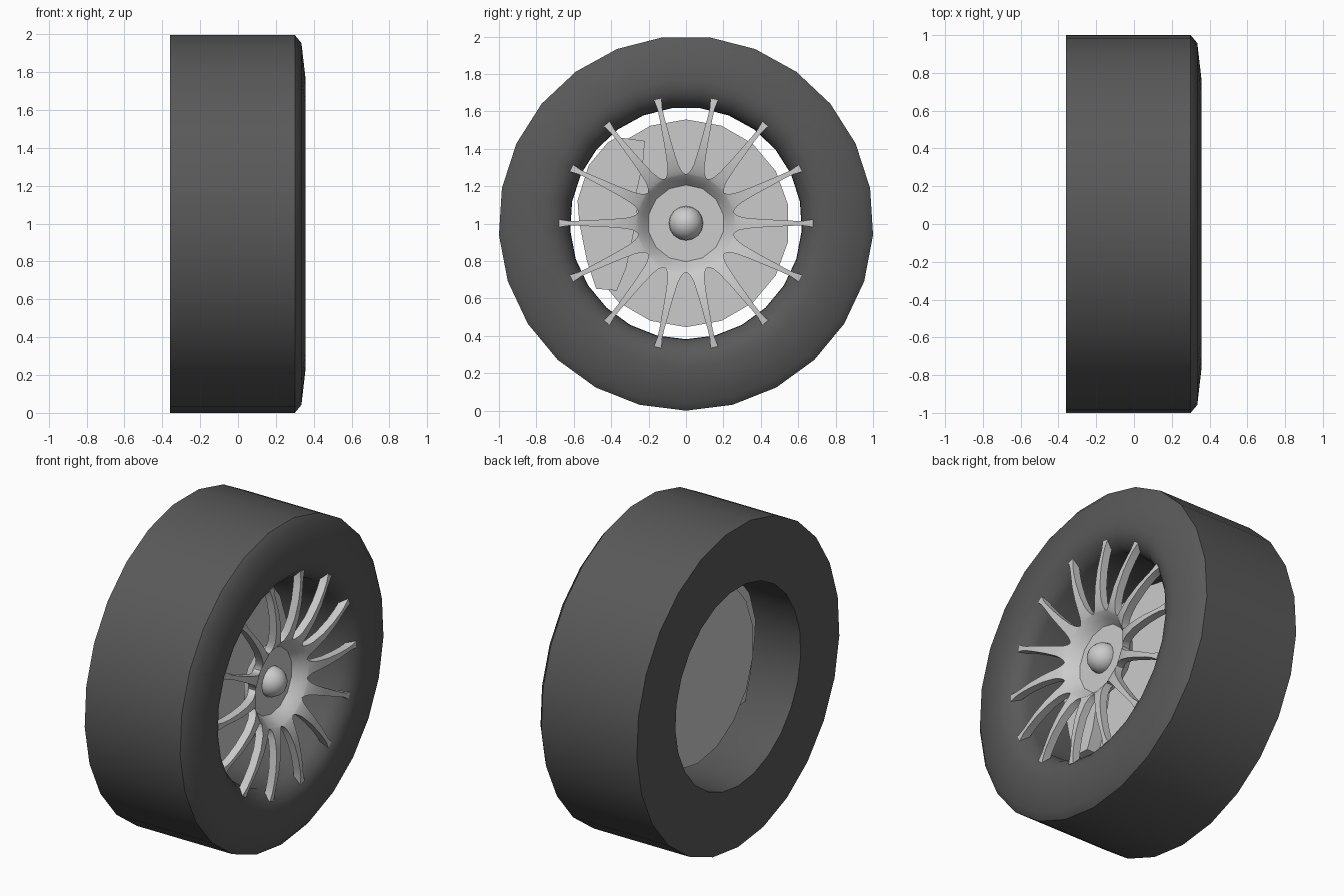
import bpy, bmesh
from math import sin, cos, tan, pi, radians
from mathutils import Vector, Matrix

if "Cube" in bpy.data.objects:
    bpy.data.objects.remove(bpy.data.objects["Cube"])

CZ = 1.002  # axle height


def finish(bm, name, angle=35, normals=True):
    if normals:
        bmesh.ops.recalc_face_normals(bm, faces=bm.faces)
    me = bpy.data.meshes.new(name)
    bm.to_mesh(me)
    bm.free()
    ob = bpy.data.objects.new(name, me)
    ob.location.z = CZ
    bpy.context.collection.objects.link(ob)
    bpy.ops.object.select_all(action='DESELECT')
    ob.select_set(True)
    bpy.context.view_layer.objects.active = ob
    bpy.ops.object.shade_smooth_by_angle(angle=radians(angle))
    return ob


def lathe(name, profile, n, closed=False):
    """Spin an (x, r) profile round the x axis, first vertex at the bottom."""
    bm = bmesh.new()
    rings = [[bm.verts.new((x, r * sin(2 * pi * i / n), -r * cos(2 * pi * i / n)))
              for i in range(n)] for x, r in profile]
    pairs = list(zip(rings, rings[1:]))
    if closed:
        pairs.append((rings[-1], rings[0]))
    else:
        bm.faces.new(rings[0])
        bm.faces.new(rings[-1])
    for a, b in pairs:
        for i in range(n):
            j = (i + 1) % n
            bm.faces.new((a[i], a[j], b[j], b[i]))
    return finish(bm, name)


# Tyre: flat back, rounded front shoulder and inner lip
tyre = lathe("tyre", [(-.36, .62), (-.36, 1.002), (.30, 1.002), (.335, .96), (.357, .77),
                      (.352, .725), (.335, .68), (.30, .645), (.26, .622)], 25, closed=True)
mat = bpy.data.materials.new("rubber")
mat.diffuse_color = (.1, .1, .1, 1)
mat.use_nodes = True
mat.node_tree.nodes["Principled BSDF"].inputs["Base Color"].default_value = mat.diffuse_color
tyre.data.materials.append(mat)

# Brake disc
lathe("brake_disc", [(-.08, .555), (-.045, .555)], 18)

# Brake caliper: extruded outline over the disc edge
outline = [(-.37, .46), (-.22, .44), (-.23, .32), (-.27, .14), (-.26, .05), (-.29, -.1),
           (-.32, -.24), (-.37, -.36), (-.48, -.35), (-.53, -.2), (-.57, 0), (-.58, .12),
           (-.52, .31), (-.42, .43)]
bm = bmesh.new()
face = bm.faces.new([bm.verts.new((-.075, y, z)) for y, z in outline])
ext = bmesh.ops.extrude_face_region(bm, geom=[face])
bmesh.ops.translate(bm, vec=(.11, 0, 0),
                    verts=[v for v in ext["geom"] if isinstance(v, bmesh.types.BMVert)])
bm.faces.new([v for v in face.verts]) if not face.is_valid else None
finish(bm, "brake_caliper")

# Spokes and dished hub: one sector repeated 14 times, stations are (r, x, half width)
N = 14
t = tan(pi / N)
stations = [(.20, .23, .20 * t), (.225, .265, .225 * t), (.255, .30, .255 * t),
            (.265, .306, .047), (.285, .315, .037), (.32, .328, .029), (.40, .345, .022),
            (.50, .352, .017), (.58, .349, .013), (.63, .345, .013), (.68, .34, .021)]
bm = bmesh.new()
for k in range(N):
    rot = Matrix.Rotation(2 * pi * k / N, 3, 'X')
    rows = [[bm.verts.new(rot @ Vector((x, r, s * w))) for s in (-1, 1)]
            for r, x, w in stations]
    for a, b in zip(rows, rows[1:]):
        bm.faces.new((a[0], b[0], b[1], a[1]))
bmesh.ops.remove_doubles(bm, verts=bm.verts, dist=.0005)
# Flat centre of the hub
rim = [e for e in bm.edges if e.is_boundary
       and all(v.co.yz.length < .21 for v in e.verts)]
bmesh.ops.contextual_create(bm, geom=rim)
bmesh.ops.recalc_face_normals(bm, faces=bm.faces)
if sum(f.normal.x * f.calc_area() for f in bm.faces) < 0:
    bmesh.ops.reverse_faces(bm, faces=bm.faces)
# Thickness, straight back along the axle
front = list(bm.faces)
back = bmesh.ops.duplicate(bm, geom=front)
edge_map = [(e, back["edge_map"][e]) for e in {e for f in front for e in f.edges}
            if e.is_boundary]
vert_map = back["vert_map"]
new_faces = [f for f in back["geom"] if isinstance(f, bmesh.types.BMFace)]
bmesh.ops.translate(bm, vec=(-.05, 0, 0), verts=list({v for f in new_faces for v in f.verts}))
bmesh.ops.reverse_faces(bm, faces=new_faces)
for e, _ in edge_map:
    a, b = e.verts
    bm.faces.new((a, b, vert_map[b], vert_map[a]))
finish(bm, "spoked_rim", 40)

# Centre cap dome
bm = bmesh.new()
bmesh.ops.create_uvsphere(bm, u_segments=16, v_segments=10, radius=.092,
                          matrix=Matrix.Translation((.23, 0, 0)) @ Matrix.Rotation(pi / 2, 4, 'Y'))
finish(bm, "centre_cap")
